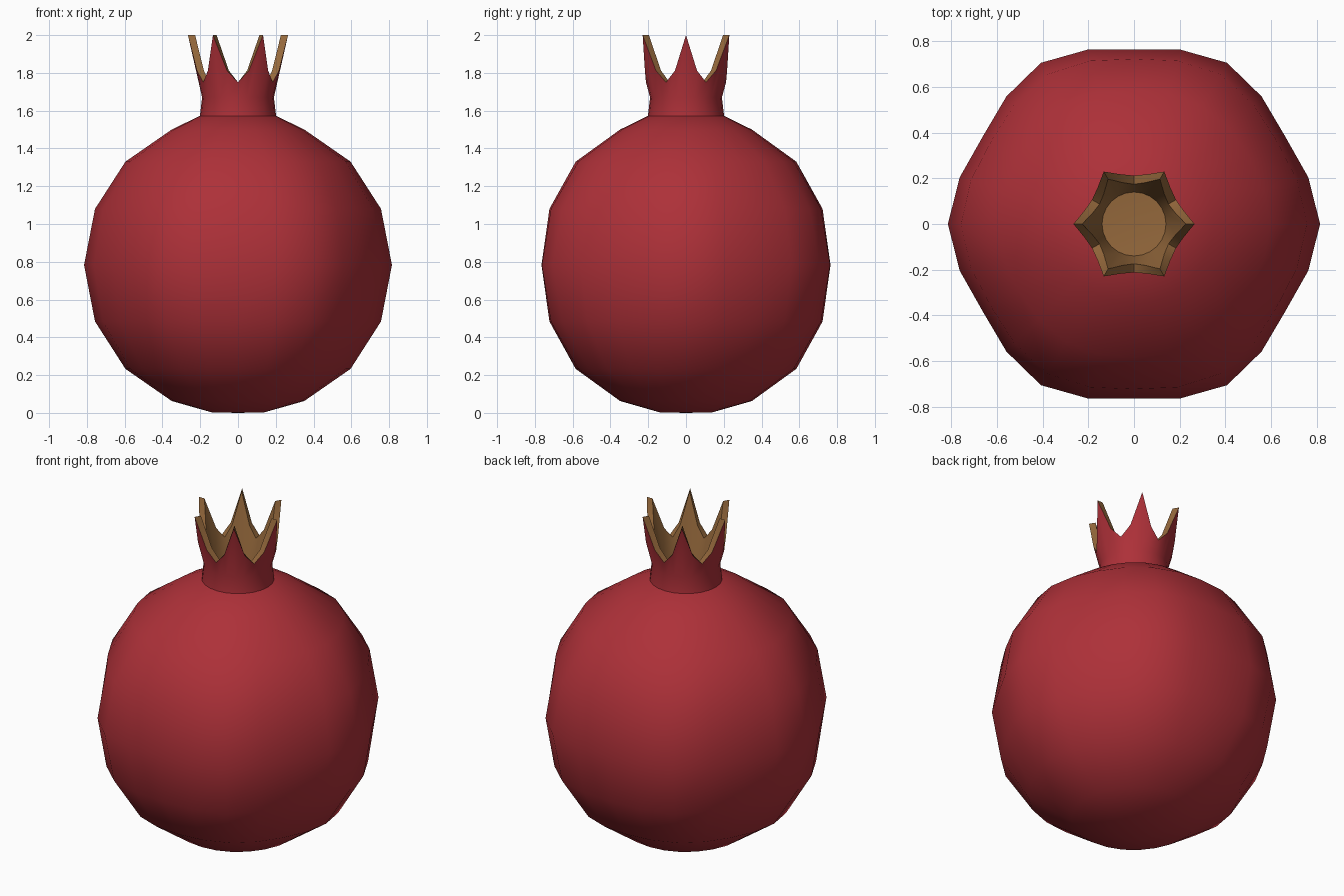
import bpy, bmesh
from math import cos, sin, pi

if "Cube" in bpy.data.objects:
    bpy.data.objects.remove(bpy.data.objects["Cube"])

N = 24  # sides, giving six ribs and six sepals


def material(name, color):
    m = bpy.data.materials.new(name)
    m.diffuse_color = color
    m.use_nodes = True
    m.node_tree.nodes["Principled BSDF"].inputs["Base Color"].default_value = m.diffuse_color
    return m


red = material("red_skin", (0.42, 0.03, 0.04, 1))
brown = material("brown_inside", (0.30, 0.14, 0.045, 1))


def ring(bm, fn):
    """Ring of N vertices; fn(angle) gives radius and height."""
    verts = []
    for i in range(N):
        a = 2 * pi * i / N
        r, z = fn(a)
        verts.append(bm.verts.new((r * cos(a), r * sin(a), z)))
    return verts


def build(name, fns, mats, inner_from, start_z, end_z):
    """Skin rings together and close each end with a fan to a pole."""
    bm = bmesh.new()
    rings = [ring(bm, f) for f in fns]
    for k in range(len(rings) - 1):
        a, b = rings[k], rings[k + 1]
        for i in range(N):
            j = (i + 1) % N
            f = bm.faces.new((a[i], a[j], b[j], b[i]))
            f.material_index = int(k >= inner_from)
    lo, hi = bm.verts.new((0, 0, start_z)), bm.verts.new((0, 0, end_z))
    for i in range(N):
        j = (i + 1) % N
        bm.faces.new((lo, rings[0][j], rings[0][i]))
        f = bm.faces.new((hi, rings[-1][i], rings[-1][j]))
        f.material_index = len(mats) - 1
    bmesh.ops.recalc_face_normals(bm, faces=bm.faces)
    me = bpy.data.meshes.new(name)
    bm.to_mesh(me)
    bm.free()
    ob = bpy.data.objects.new(name, me)
    bpy.context.collection.objects.link(ob)
    for m in mats:
        me.materials.append(m)
    bpy.ops.object.select_all(action='DESELECT')
    ob.select_set(True)
    bpy.context.view_layer.objects.active = ob
    bpy.ops.object.shade_smooth_by_angle(angle=pi / 4)
    return ob


def ribbed(r, amp, z):
    return lambda a: (r + amp * cos(6 * a), z)


# fruit body: radius, rib depth, height
profile = [(0.14, 0, 0.003), (0.35, 0.001, 0.063), (0.59, 0.006, 0.233),
           (0.74, 0.017, 0.484), (0.79, 0.025, 0.783), (0.74, 0.017, 1.08),
           (0.59, 0.006, 1.33), (0.35, 0.001, 1.50), (0.19, 0, 1.578)]
build("fruit_body", [ribbed(*p) for p in profile], [red], 99, 0.0, 1.585)


# crown: toothed rim, peaks every 60 degrees
def rim(inset):
    def fn(a):
        k = (0.5 + 0.5 * cos(6 * a)) ** 2
        return 0.212 + 0.053 * k - inset, 1.75 + 0.25 * k
    return fn


crown = [ribbed(0.203, 0, 1.56), ribbed(0.19, 0, 1.67), rim(0), rim(0.038),
         ribbed(0.153, 0, 1.67), ribbed(0.14, 0, 1.61)]
build("crown", crown, [red, brown], 2, 1.56, 1.60)
